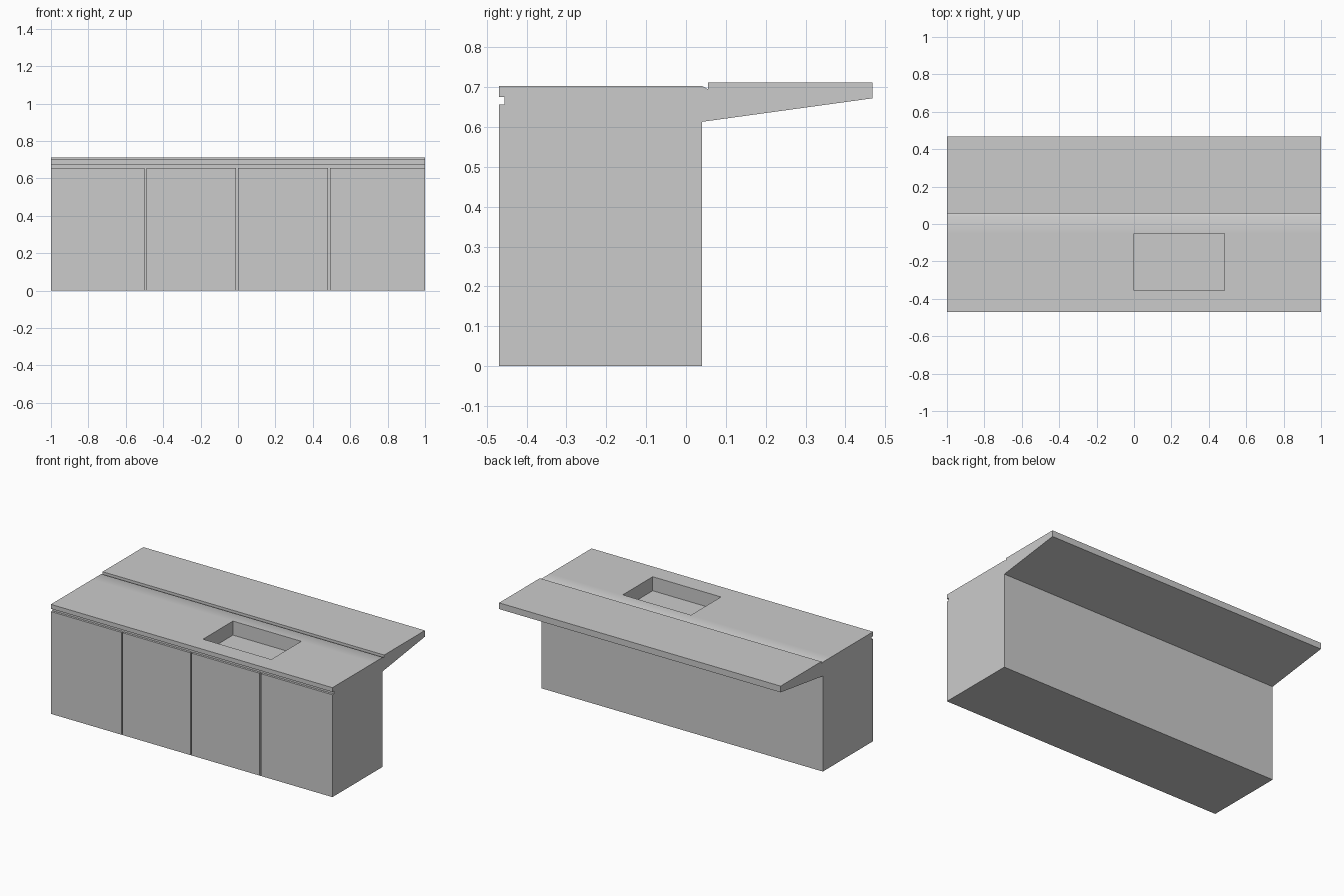
import bpy, bmesh, math

if "Cube" in bpy.data.objects:
    bpy.data.objects.remove(bpy.data.objects["Cube"])

W = 1.0            # half width
F, B = -0.47, 0.04 # cabinet front and back


def box(name, x0, x1, y0, y1, z0, z1):
    bpy.ops.mesh.primitive_cube_add(size=1, location=((x0 + x1) / 2, (y0 + y1) / 2, (z0 + z1) / 2))
    ob = bpy.context.object
    ob.name = name
    ob.scale = (x1 - x0, y1 - y0, z1 - z0)
    return ob


# Side profile (y, z): cabinet, finger groove, worktop, raised bar overhang
profile = [(F, 0), (F, 0.657), (F + 0.014, 0.657), (F + 0.014, 0.675), (F, 0.675),
           (F, 0.703), (-0.05, 0.703), (B, 0.703), (0.055, 0.695), (0.055, 0.712),
           (0.468, 0.712), (0.468, 0.672), (B, 0.613), (B, 0)]
bm = bmesh.new()
face = bm.faces.new([bm.verts.new((-W, y, z)) for y, z in profile])
ext = bmesh.ops.extrude_face_region(bm, geom=[face])
bmesh.ops.translate(bm, vec=(2 * W, 0, 0),
                    verts=[v for v in ext["geom"] if isinstance(v, bmesh.types.BMVert)])
bmesh.ops.recalc_face_normals(bm, faces=bm.faces)
mesh = bpy.data.meshes.new("kitchen_island")
bm.to_mesh(mesh)
bm.free()
island = bpy.data.objects.new("kitchen_island", mesh)
bpy.context.collection.objects.link(island)

# Cutters: sink basin and the gaps between the four doors
cutters = [box("sink_cutter", 0.0, 0.485, -0.355, -0.051, 0.613, 0.80)]
for x in (-0.50, -0.01, 0.481):
    cutters.append(box("door_gap_cutter", x, x + 0.01, F - 0.05, F + 0.014, 0.003, 0.666))

for c in cutters:
    c.hide_render = True
    mod = island.modifiers.new(c.name, 'BOOLEAN')
    mod.operation = 'DIFFERENCE'
    mod.solver = 'EXACT'
    mod.object = c
    bpy.ops.object.select_all(action='DESELECT')
    island.select_set(True)
    bpy.context.view_layer.objects.active = island
    bpy.ops.object.modifier_apply(modifier=mod.name)
    bpy.data.objects.remove(c)

# Soft roll-off into the step, all other edges sharp
bpy.ops.object.shade_smooth_by_angle(angle=math.radians(30))
